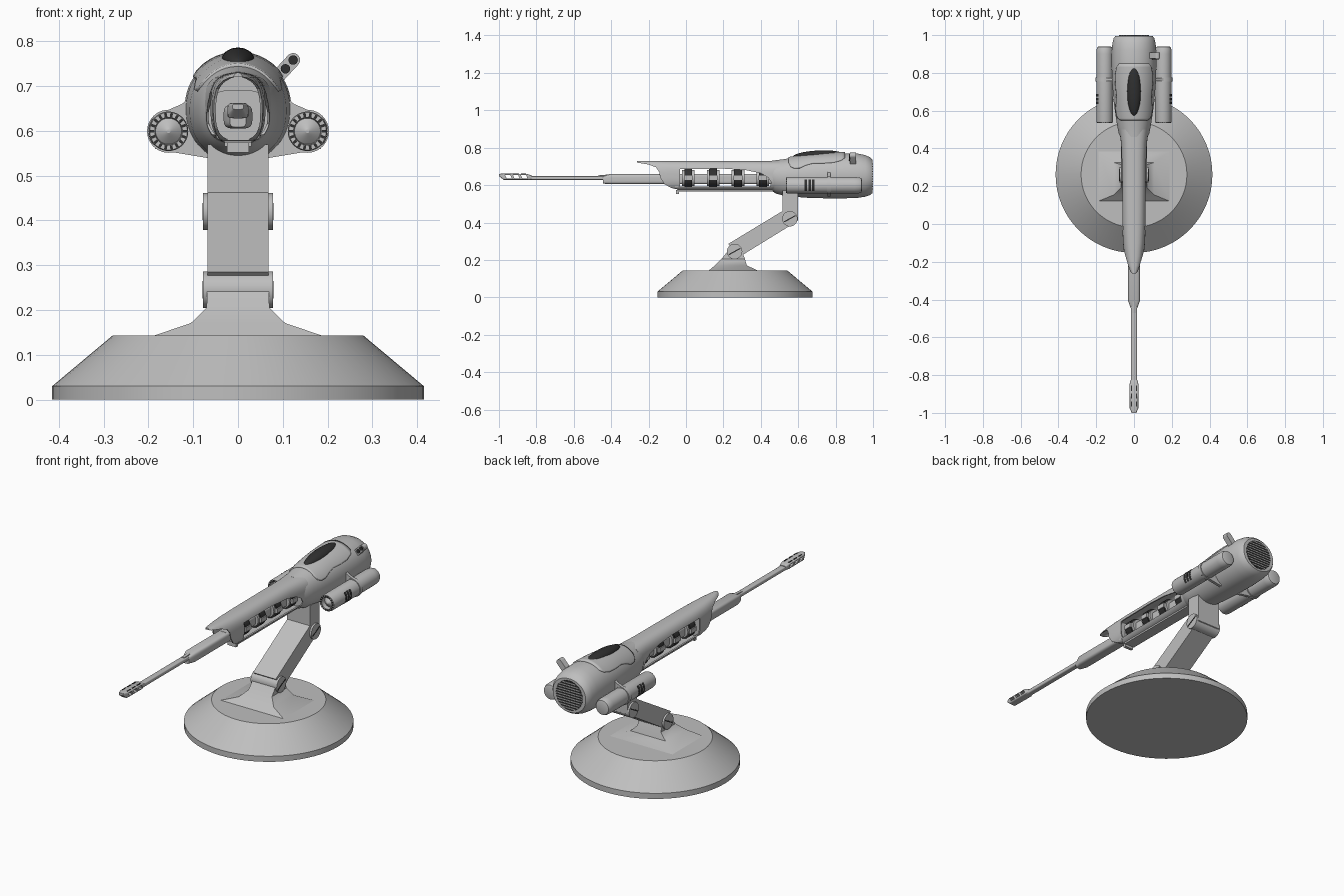
import bpy, bmesh, math
from mathutils import Matrix, Vector

if "Cube" in bpy.data.objects:
    bpy.data.objects.remove(bpy.data.objects["Cube"])

def material(name, v):
    m = bpy.data.materials.new(name)
    m.diffuse_color = (v, v, v, 1)
    m.use_nodes = True
    m.node_tree.nodes["Principled BSDF"].inputs["Base Color"].default_value = m.diffuse_color
    return m
GREY = material("hull_grey", 0.52)
DARK = material("dark_grey", 0.03)

def finish(name, bm, mat):
    bmesh.ops.recalc_face_normals(bm, faces=bm.faces)
    me = bpy.data.meshes.new(name)
    bm.to_mesh(me); bm.free()
    me.materials.append(mat)
    ob = bpy.data.objects.new(name, me)
    bpy.context.collection.objects.link(ob)
    return ob

def rings_to_mesh(name, rings, mat, caps=True, closed=True):
    bm = bmesh.new()
    vs = [[bm.verts.new(p) for p in r] for r in rings]
    n = len(vs[0])
    for a, b in zip(vs, vs[1:]):
        for i in range(n if closed else n - 1):
            j = (i + 1) % n
            bm.faces.new((a[i], a[j], b[j], b[i]))
    if caps:
        bm.faces.new(vs[0]); bm.faces.new(vs[-1])
    return finish(name, bm, mat)

def loft(name, secs, mat=GREY, p=2.0, n=48):
    """Superellipse sections (y, half width, bottom, top) along y."""
    rings = []
    for y, hw, zb, zt in secs:
        ring = []
        for i in range(n):
            a = 2 * math.pi * (i + 0.5) / n
            c, s = math.cos(a), math.sin(a)
            ring.append((hw * math.copysign(abs(c) ** (2 / p), c), y,
                         (zb + zt) / 2 + (zt - zb) / 2 * math.copysign(abs(s) ** (2 / p), s)))
        rings.append(ring)
    return rings_to_mesh(name, rings, mat)

def lathe(name, prof, x, z, mat=GREY, a0=0, a1=2 * math.pi, n=40):
    """Profile (y, r) turned around an axis parallel to y."""
    full = a1 - a0 > 6.28
    k = n if full else n + 1
    rings = [[(x + r * math.cos(a0 + (a1 - a0) * i / n), y, z + r * math.sin(a0 + (a1 - a0) * i / n))
              for i in range(k)] for y, r in prof]
    return rings_to_mesh(name, rings, mat, caps=full, closed=full)

def prism(name, pts, x0, x1, mat=GREY):
    """Outline in the (y, z) plane pulled along x."""
    return rings_to_mesh(name, [[(x, y, z) for y, z in pts] for x in (x0, x1)], mat)

def box(name, x, y, z, sx, sy, sz, mat=GREY, rot=None):
    bm = bmesh.new()
    M = Matrix.Translation((x, y, z)) @ (rot or Matrix()) @ Matrix.Diagonal((sx, sy, sz, 1))
    bmesh.ops.create_cube(bm, size=1, matrix=M)
    return finish(name, bm, mat)

def cyl(name, loc, r, depth, axis, mat=GREY, n=40, r2=None):
    bm = bmesh.new()
    rot = {"x": Matrix.Rotation(math.pi / 2, 4, "Y"), "y": Matrix.Rotation(math.pi / 2, 4, "X"), "z": Matrix()}[axis]
    bmesh.ops.create_cone(bm, cap_ends=True, segments=n, radius1=r, radius2=r if r2 is None else r2,
                          depth=depth, matrix=Matrix.Translation(loc) @ rot)
    return finish(name, bm, mat)

def cut(ob, cutter):
    m = ob.modifiers.new("cut", "BOOLEAN")
    m.operation, m.solver, m.object = "DIFFERENCE", "EXACT", cutter
    bpy.context.view_layer.objects.active = ob
    bpy.ops.object.modifier_apply(modifier=m.name)
    bpy.data.objects.remove(cutter)

# Round base
BY = 0.262
cyl("base_rim", (0, BY, 0.015), 0.415, 0.03, "z", n=64)
cyl("base_cone", (0, BY, 0.0865), 0.415, 0.113, "z", n=64, r2=0.28)

# Foot bracket
rect = lambda hx, y0, y1, z: [(-hx, y0, z), (hx, y0, z), (hx, y1, z), (-hx, y1, z)]
rings_to_mesh("foot_bracket", [rect(0.19, 0.12, 0.385, 0.142), rect(0.105, 0.155, 0.325, 0.171),
              rect(0.07, 0.19, 0.315, 0.205), rect(0.069, 0.222, 0.3, 0.245)], GREY)

# Folding arm, post and screw joints
prism("arm", [(0.295, 0.222), (0.592, 0.405), (0.517, 0.462), (0.225, 0.285)], -0.068, 0.068)
prism("post", [(0.517, 0.41), (0.56, 0.385), (0.598, 0.41), (0.598, 0.57), (0.517, 0.57)], -0.068, 0.068)
for nm, y, z in (("lower", 0.26, 0.245), ("upper", 0.555, 0.42)):
    cyl(nm + "_joint", (0, y, z), 0.041, 0.156, "x")
    for s in (-1, 1):
        box(nm + "_screw_slot", s * 0.078, y, z, 0.003, 0.07, 0.006, DARK, Matrix.Rotation(0.5, 4, "X"))

# Rear body
BODY = [(0.46, 0.072, 0.568, 0.731), (0.48, 0.081, 0.555, 0.733), (0.52, 0.089, 0.544, 0.738),
        (0.57, 0.097, 0.538, 0.747), (0.65, 0.108, 0.532, 0.758), (0.75, 0.116, 0.529, 0.767),
        (0.85, 0.119, 0.529, 0.77), (0.92, 0.118, 0.532, 0.768), (0.96, 0.114, 0.538, 0.76),
        (0.985, 0.107, 0.547, 0.748), (0.996, 0.098, 0.556, 0.736)]
loft("rear_body", BODY, p=2.1, n=56)

# Rear grille with slats
cyl("rear_grille", (0, 0.994, 0.646), 0.08, 0.007, "y", DARK)
for i in range(-5, 6):
    z = i * 0.0135
    box("grille_slat", 0, 0.996, 0.646 + z, 2 * math.sqrt(0.079 ** 2 - z * z), 0.008, 0.005)

# Cowl around the canopy, with a wavy edge
def body_at(y):
    for a, b in zip(BODY, BODY[1:]):
        if a[0] <= y <= b[0]:
            t = (y - a[0]) / (b[0] - a[0])
            return [a[k] + (b[k] - a[k]) * t for k in (1, 2, 3)]
rows = []
for y, deg in ((0.55, 44), (0.56, 58), (0.58, 65), (0.61, 65), (0.64, 58), (0.68, 53), (0.74, 55), (0.79, 54), (0.83, 48), (0.85, 38)):
    hw, zb, zt = body_at(y)
    rows.append([((hw + 0.001) * math.sin(math.radians(deg * i / 16)), y,
                  (zb + zt) / 2 + ((zt - zb) / 2 + 0.001) * math.cos(math.radians(deg * i / 16))) for i in range(-16, 17)])
cowl = rings_to_mesh("cowl", rows, GREY, caps=False, closed=False)
sol = cowl.modifiers.new("thickness", "SOLIDIFY")
sol.thickness, sol.offset = 0.012, 0

# Dark canopy
bm = bmesh.new()
bmesh.ops.create_uvsphere(bm, u_segments=32, v_segments=16, radius=1,
    matrix=Matrix.Translation((0, 0.707, 0.758)) @ Matrix.Rotation(0.05, 4, "X") @ Matrix.Diagonal((0.037, 0.135, 0.027, 1)))
finish("canopy", bm, DARK)

# Long front shell: hollow, with a swept lip and side windows
SHELL = [(-0.262, 0.016), (-0.25, 0.03), (-0.22, 0.041), (-0.17, 0.051), (-0.1, 0.058), (0, 0.063),
         (0.2, 0.065), (0.36, 0.066), (0.43, 0.069), (0.5, 0.078)]
shell = loft("front_shell", [(y, h, 0.57, 0.73) for y, h in SHELL], p=2.7)
cut(shell, loft("cutter", [(y - 0.02, h - 0.007, 0.578, 0.721) for y, h in SHELL], p=2.7))
cut(shell, prism("cutter", [(-0.4, 0.72), (-0.26, 0.72), (-0.2, 0.71), (-0.16, 0.695), (-0.143, 0.67),
    (-0.138, 0.64), (-0.115, 0.605), (-0.08, 0.585), (-0.045, 0.577), (-0.045, 0.5), (-0.4, 0.5)], -0.2, 0.2))
cut(shell, prism("cutter", [(-0.033, 0.592), (-0.033, 0.686), (0.2, 0.688), (0.32, 0.68), (0.4, 0.663),
    (0.44, 0.64), (0.455, 0.615), (0.45, 0.592)], -0.2, 0.2))

# Coils on the inner core
loft("inner_core", [(-0.13, 0.026, 0.606, 0.66), (0.5, 0.026, 0.606, 0.66)], p=5)
for i in range(4):
    y = 0.012 + 0.133 * i
    cyl("coil", (0, y, 0.638), 0.052, 0.042, "y", DARK, 24)
    cyl("coil_flange", (0, y, 0.638), 0.043, 0.068, "y", GREY, 24)
    for s in (-1, 1):
        box("coil_clamp", s * 0.05, y, 0.638, 0.012, 0.046, 0.024)
loft("front_frame", [(-0.06, 0.052, 0.578, 0.69), (-0.04, 0.052, 0.578, 0.69)], p=6)
box("bottom_rail", 0, 0.22, 0.572, 0.06, 0.52, 0.014)
box("rail_hook", 0, -0.045, 0.563, 0.05, 0.016, 0.022)

# Barrel
loft("barrel_sleeve", [(-0.445, 0.018, 0.608, 0.645), (-0.405, 0.032, 0.605, 0.659), (-0.05, 0.032, 0.605, 0.659)], p=4, n=32)
loft("barrel", [(-0.85, 0.016, 0.627, 0.649), (-0.42, 0.016, 0.627, 0.649)], p=4, n=24)
loft("barrel_top_rod", [(-0.47, 0.009, 0.64, 0.652), (-0.4, 0.009, 0.64, 0.658)], p=4, n=16)

# Slotted muzzle
muzzle = loft("muzzle", [(-1.0, 0.012, 0.648, 0.66), (-0.975, 0.023, 0.628, 0.662), (-0.85, 0.024, 0.628, 0.66),
                         (-0.825, 0.018, 0.63, 0.652)], p=5, n=32)
for i in range(3):
    y = -0.965 + 0.042 * i
    cut(muzzle, prism("cutter", [(y + 0.006, 0.636), (y + 0.034, 0.636), (y + 0.026, 0.653), (y - 0.002, 0.653)], -0.1, 0.1))
for s in (-1, 1):
    for i in range(3):
        box("muzzle_slot", s * 0.014, -0.953 + 0.042 * i, 0.661, 0.006, 0.028, 0.003, DARK)

# Side pods with pylons
PX, PZ = 0.155, 0.599
for s in (-1, 1):
    x = s * PX
    lathe("pod", [(0.94, 0.03), (0.937, 0.038), (0.925, 0.043), (0.9, 0.044), (0.545, 0.044), (0.537, 0.042),
                  (0.537, 0.031), (0.56, 0.029), (0.545, 0.012), (0.54, 0.004)], x, PZ)
    lathe("pod_band", [(0.755, 0.04), (0.755, 0.048), (0.775, 0.048), (0.775, 0.04)], x, PZ)
    for i in range(18):
        a = 2 * math.pi * i / 18
        box("pod_notch", x + 0.0365 * math.cos(a), 0.537, PZ + 0.0365 * math.sin(a), 0.009, 0.004, 0.006,
            DARK, Matrix.Rotation(-a, 4, "Y"))
    for i in range(3):
        y, mid = 0.634 + 0.02 * i, 0 if s > 0 else math.pi
        lathe("pod_vent", [(y, 0.0445), (y, 0.0455), (y + 0.014, 0.0455), (y + 0.014, 0.0445)], x, PZ, DARK, mid - 0.75, mid + 0.75, 10)
    pyl = [(0.09, 0.69), (0.125, 0.66), (0.178, 0.637), (0.185, 0.56), (0.15, 0.553), (0.06, 0.538)]
    rings_to_mesh("pylon", [[(s * px, y, pz) for px, pz in pyl] for y in (0.757, 0.773)], GREY)

# Tilted sensor stalk with two dark lenses
d, q = Vector((0.66, 0, 0.75)).normalized(), Vector((0.75, 0, -0.66)).normalized()
tip, root = Vector((0.123, 0, 0.758)), Vector((0.06, 0, 0.69))
outline = [root - q * 0.0155, root + q * 0.0155]
outline += [tip + q * 0.0155 * math.cos(math.pi * i / 12) + d * 0.0155 * math.sin(math.pi * i / 12) for i in range(13)]
rings_to_mesh("sensor_stalk", [[(p.x, y, p.z) for p in outline] for y in (0.876, 0.908)], GREY)
for k in (0, 0.026):
    c = tip - d * k
    cyl("sensor_lens", (c.x, 0.875, c.z), 0.0105, 0.006, "y", DARK, 20)

# Smooth shading with sharp edges kept
for ob in bpy.context.scene.objects:
    ob.select_set(True)
bpy.context.view_layer.objects.active = shell
bpy.ops.object.shade_smooth_by_angle(angle=math.radians(32))
